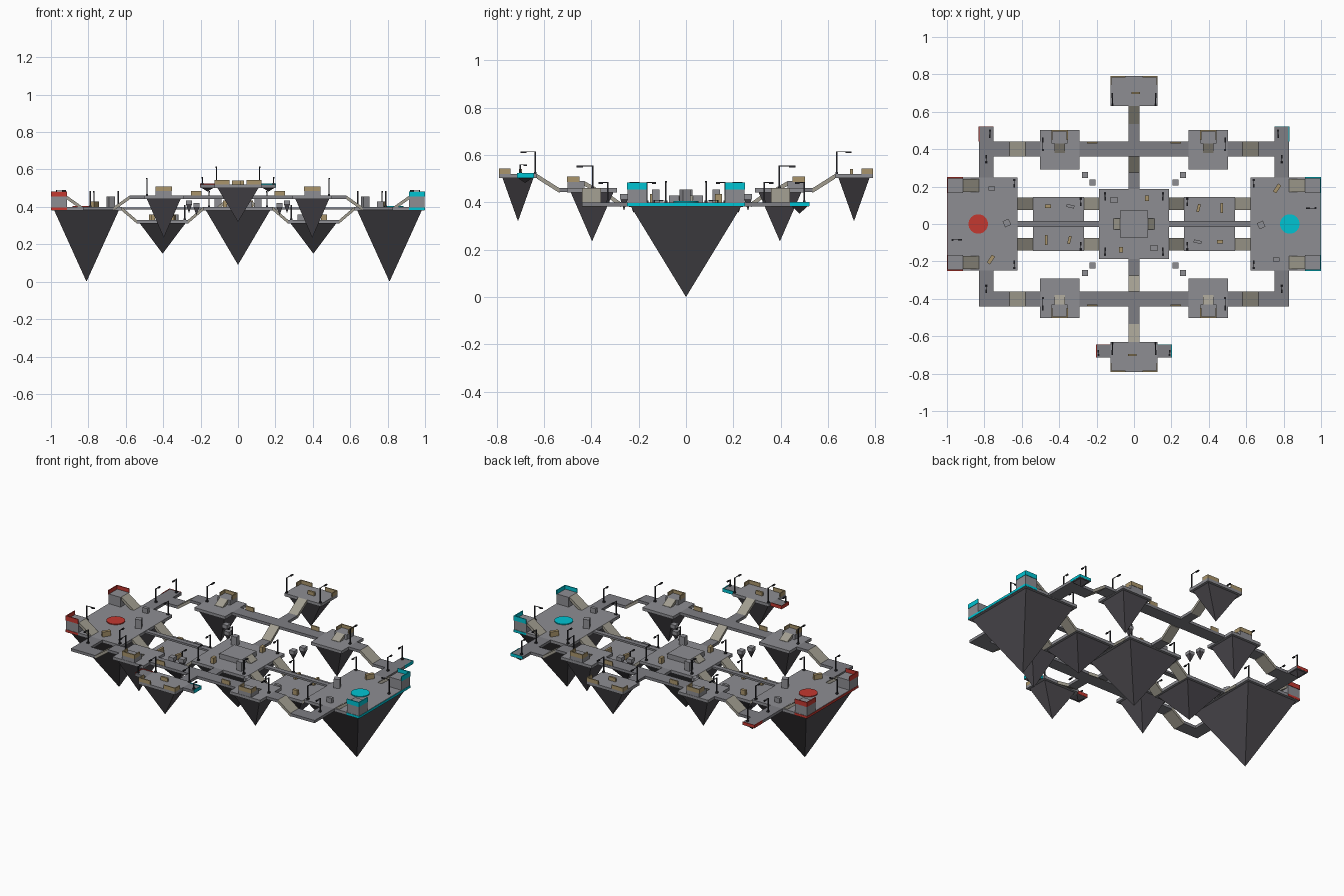
import bpy, bmesh, math
from mathutils import Matrix


def material(name, rgb):
    m = bpy.data.materials.new(name)
    m.diffuse_color = (*rgb, 1)
    return m


FLOOR = material("floor_grey", (0.27, 0.27, 0.29))
WALK = material("walkway_grey", (0.21, 0.21, 0.23))
ROCK = material("rock_dark", (0.075, 0.07, 0.08))
RAMP = material("ramp_stone", (0.36, 0.34, 0.28))
TAN = material("tan_cover", (0.40, 0.30, 0.15))
RED = material("red_team", (0.55, 0.04, 0.03))
CYAN = material("cyan_team", (0.0, 0.55, 0.65))
DARK = material("lamp_dark", (0.03, 0.03, 0.035))


def mesh_object(name, verts, faces, mat):
    bm = bmesh.new()
    vs = [bm.verts.new(v) for v in verts]
    for f in faces:
        bm.faces.new([vs[i] for i in f])
    bmesh.ops.recalc_face_normals(bm, faces=bm.faces)
    me = bpy.data.meshes.new(name)
    bm.to_mesh(me)
    bm.free()
    ob = bpy.data.objects.new(name, me)
    me.materials.append(mat)
    bpy.context.collection.objects.link(ob)
    return ob


BOX = [(0, 1, 2, 3), (4, 5, 6, 7), (0, 1, 5, 4), (1, 2, 6, 5), (2, 3, 7, 6), (3, 0, 4, 7)]


def box(name, x0, x1, y0, y1, z0, z1, mat):
    x0, x1 = sorted((x0, x1))
    y0, y1 = sorted((y0, y1))
    c = [(x0, y0), (x1, y0), (x1, y1), (x0, y1)]
    return mesh_object(name, [(x, y, z) for z in (z0, z1) for x, y in c], BOX, mat)


def cover(name, x, y, z, sx, sy, h, mat, deg=0):
    ob = box(name, -sx / 2, sx / 2, -sy / 2, sy / 2, 0, h, mat)
    ob.matrix_world = Matrix.Translation((x, y, z)) @ Matrix.Rotation(math.radians(deg), 4, 'Z')


def ramp(name, axis, a0, z0, a1, z1, c0, c1, t=0.02):
    # sloped slab along x or y, sides following the slope
    prof = [(a0, z0 - t), (a1, z1 - t), (a1, z1), (a0, z0)]
    if axis == 'x':
        vs = [(a, c, z) for c in (c0, c1) for a, z in prof]
    else:
        vs = [(c, a, z) for c in (c0, c1) for a, z in prof]
    mesh_object(name, vs, BOX, RAMP)


def island(name, x, y, hx, hy, top, apex, mat=FLOOR, t=0.018, inset=0.015):
    # flat slab with an upside-down rock pyramid beneath
    box(name + "_deck", x - hx, x + hx, y - hy, y + hy, top - t, top, mat)
    a, b, z = hx - inset, hy - inset, top - t
    mesh_object(name + "_rock",
                [(x - a, y - b, z), (x + a, y - b, z), (x + a, y + b, z), (x - a, y + b, z), (x, y, apex)],
                [(0, 1, 2, 3), (0, 1, 4), (1, 2, 4), (2, 3, 4), (3, 0, 4)], ROCK)


def lamp(x, y, z, h, dx, dy):
    r = 0.003
    box("lamp_post", x - r, x + r, y - r, y + r, z, z + h, DARK)
    box("lamp_foot", x - 2 * r, x + 2 * r, y - 2 * r, y + 2 * r, z, z + 0.008, DARK)
    ex, ey = x + dx, y + dy
    box("lamp_arm", min(x, ex) - r / 2, max(x, ex) + r / 2, min(y, ey) - r / 2, max(y, ey) + r / 2,
        z + h - r, z + h, DARK)
    cover("lamp_head", ex, ey, z + h - 0.007, 0.008 + abs(dx) * 0.35, 0.008 + abs(dy) * 0.35, 0.007, DARK)


# central island with raised deck and narrow beams
island("centre", 0, 0, 0.187, 0.187, 0.40, 0.09)
box("centre_block", -0.075, 0.075, -0.072, 0.072, 0.40, 0.43, FLOOR)

for s in (-1, 1):
    team = RED if s < 0 else CYAN
    # team bases
    island("base", s * 0.81, 0, 0.188, 0.248, 0.40, 0.0)
    box("base_trim", s * 0.996, s, -0.25, 0.25, 0.384, 0.398, team)
    bpy.ops.mesh.primitive_cylinder_add(vertices=32, radius=0.052, depth=0.006, location=(s * 0.833, 0, 0.402))
    disc = bpy.context.object
    disc.name = "spawn_disc"
    disc.data.materials.append(team)
    # mid islands below the bases
    island("mid", s * 0.403, 0, 0.137, 0.145, 0.33, 0.15)
    box("narrow_beam", s * 0.187, s * 0.622, -0.015, 0.015, 0.386, 0.398, WALK)
    ramp("centre_block_ramp", 'x', s * 0.075, 0.43, s * 0.11, 0.402, -0.03, 0.03)
    # balcony beside each base walkway
    island("balcony", s * 0.79, 0.48, 0.04, 0.04, 0.40, 0.352, WALK, inset=0.008)
    box("balcony_trim", s * 0.827, s * 0.831, 0.44, 0.52, 0.385, 0.402, team)
    box("balcony_trim", s * 0.75, s * 0.83, 0.518, 0.521, 0.385, 0.402, team)
    # coloured pads of the front island
    island("front_pad", s * 0.163, -0.68, 0.038, 0.035, 0.52, 0.482, WALK, inset=0.006)
    box("pad_trim", s * 0.125, s * 0.201, -0.647, -0.643, 0.503, 0.524, team)
    box("pad_trim", s * 0.198, s * 0.202, -0.715, -0.645, 0.503, 0.524, team)
    lamp(s * 0.77, 0.50, 0.40, 0.085, 0, -0.03)
    lamp(s * 0.97, s * 0.085, 0.40, 0.09, -s * 0.04, 0)
    lamp(s * 0.19, -0.70, 0.52, 0.04, 0, 0.02)

    for t in (-1, 1):
        # corner tower with coloured parapet and its ramp
        box("tower", s * 0.915, s * 0.998, t * 0.165, t * 0.247, 0.40, 0.46, FLOOR)
        box("tower_rail", s * 0.994, s, t * 0.165, t * 0.25, 0.455, 0.483, team)
        box("tower_rail", s * 0.915, s, t * 0.244, t * 0.25, 0.455, 0.483, team)
        box("base_side_trim", s * 0.915, s, t * 0.247, t * 0.25, 0.384, 0.398, team)
        ramp("tower_ramp", 'x', s * 0.915, 0.46, s * 0.83, 0.40, t * 0.172, t * 0.24)
        # ramps down to and up from the mid island
        ramp("mid_ramp", 'x', s * 0.622, 0.40, s * 0.54, 0.33, t * 0.075, t * 0.143)
        ramp("mid_ramp", 'x', s * 0.268, 0.33, s * 0.187, 0.40, t * 0.075, t * 0.143)
        # side walkway
        box("base_walkway", s * 0.75, s * 0.83, t * 0.248, t * 0.44, 0.383, 0.40, WALK)
        box("base_walkway_end", s * 0.665, s * 0.75, t * 0.36, t * 0.44, 0.383, 0.40, WALK)
        ramp("walkway_ramp", 'x', s * 0.665, 0.40, s * 0.58, 0.46, t * 0.36, t * 0.44)
        box("high_walkway", s * 0.5, s * 0.58, t * 0.36, t * 0.44, 0.443, 0.46, WALK)
        # upper island with raised stand
        island("upper", s * 0.397, t * 0.397, 0.105, 0.105, 0.46, 0.235)
        box("stand", s * 0.355, s * 0.44, t * 0.43, t * 0.50, 0.46, 0.49, FLOOR)
        box("stand_wall", s * 0.355, s * 0.44, t * 0.495, t * 0.502, 0.485, 0.51, TAN)
        for x in (0.357, 0.438):
            box("stand_side_wall", s * (x - 0.003), s * (x + 0.003), t * 0.45, t * 0.50, 0.485, 0.51, TAN)
        ramp("stand_ramp", 'y', t * 0.43, 0.49, t * 0.38, 0.462, s * 0.37, s * 0.425)
        box("walkway_barrier", s * 0.195, s * 0.25, t * 0.43, t * 0.438, 0.46, 0.485, TAN)
        # floating stepping stones
        island("stone", s * 0.262, t * 0.262, 0.017, 0.017, 0.435, 0.365, t=0.02, inset=0.001)
        island("stone", s * 0.222, t * 0.222, 0.017, 0.017, 0.42, 0.355, t=0.02, inset=0.001)
        # corner walls of the far islands
        box("far_side_wall", s * 0.119, s * 0.125, t * 0.742, t * 0.79, 0.52, 0.543, TAN)
        # lamps
        lamp(s * 0.115, t * 0.637, 0.52, 0.095, 0, t * 0.05)
        lamp(s * 0.487, t * 0.395, 0.46, 0.095, 0, t * 0.055)
        lamp(s * 0.79, t * 0.33, 0.40, 0.085, 0, t * 0.03)
        lamp(s * 0.155, t * 0.165, 0.40, 0.085, 0, -t * 0.03)
        lamp(s * 0.64, t * 0.235, 0.40, 0.085, 0, -t * 0.03)
        lamp(s * 0.285, t * 0.135, 0.33, 0.08, 0, -t * 0.03)

    # 180-degree symmetric cover blocks
    for x, y, z, sx, sy, h, m, a in [
            (-0.107, 0.128, 0.40, 0.036, 0.032, 0.055, FLOOR, 0),
            (0.07, 0.137, 0.40, 0.02, 0.03, 0.035, TAN, 0),
            (-0.46, 0.095, 0.33, 0.032, 0.018, 0.03, TAN, 0),
            (-0.34, 0.095, 0.33, 0.042, 0.016, 0.03, FLOOR, -12),
            (-0.47, -0.085, 0.33, 0.013, 0.055, 0.03, TAN, 0),
            (-0.345, -0.085, 0.33, 0.015, 0.042, 0.03, TAN, -15),
            (-0.76, 0.19, 0.40, 0.035, 0.02, 0.03, FLOOR, 0),
            (-0.68, 0.005, 0.40, 0.035, 0.035, 0.055, FLOOR, 25),
            (-0.765, -0.19, 0.40, 0.02, 0.05, 0.03, TAN, -33),
            (0.01, 0.70, 0.52, 0.045, 0.012, 0.022, TAN, 0)]:
        cover("cover_block", s * x, s * y, z, sx, sy, h, m, a)

    # long high walkway, far island and the bridges joining them (front and back)
    box("long_walkway", -0.292, 0.292, s * 0.36, s * 0.44, 0.443, 0.46, WALK)
    island("far", 0, s * 0.71, 0.125, 0.08, 0.52, 0.32)
    for x in (-0.085, 0.085):
        box("far_wall", x - 0.04, x + 0.04, s * 0.784, s * 0.79, 0.52, 0.543, TAN)
    box("inner_bridge", -0.03, 0.03, s * 0.187, s * 0.275, 0.383, 0.40, WALK)
    ramp("inner_ramp", 'y', s * 0.275, 0.40, s * 0.36, 0.46, -0.03, 0.03)
    box("outer_bridge", -0.03, 0.03, s * 0.44, s * 0.535, 0.443, 0.46, WALK)
    ramp("outer_ramp", 'y', s * 0.535, 0.46, s * 0.63, 0.52, -0.03, 0.03)
